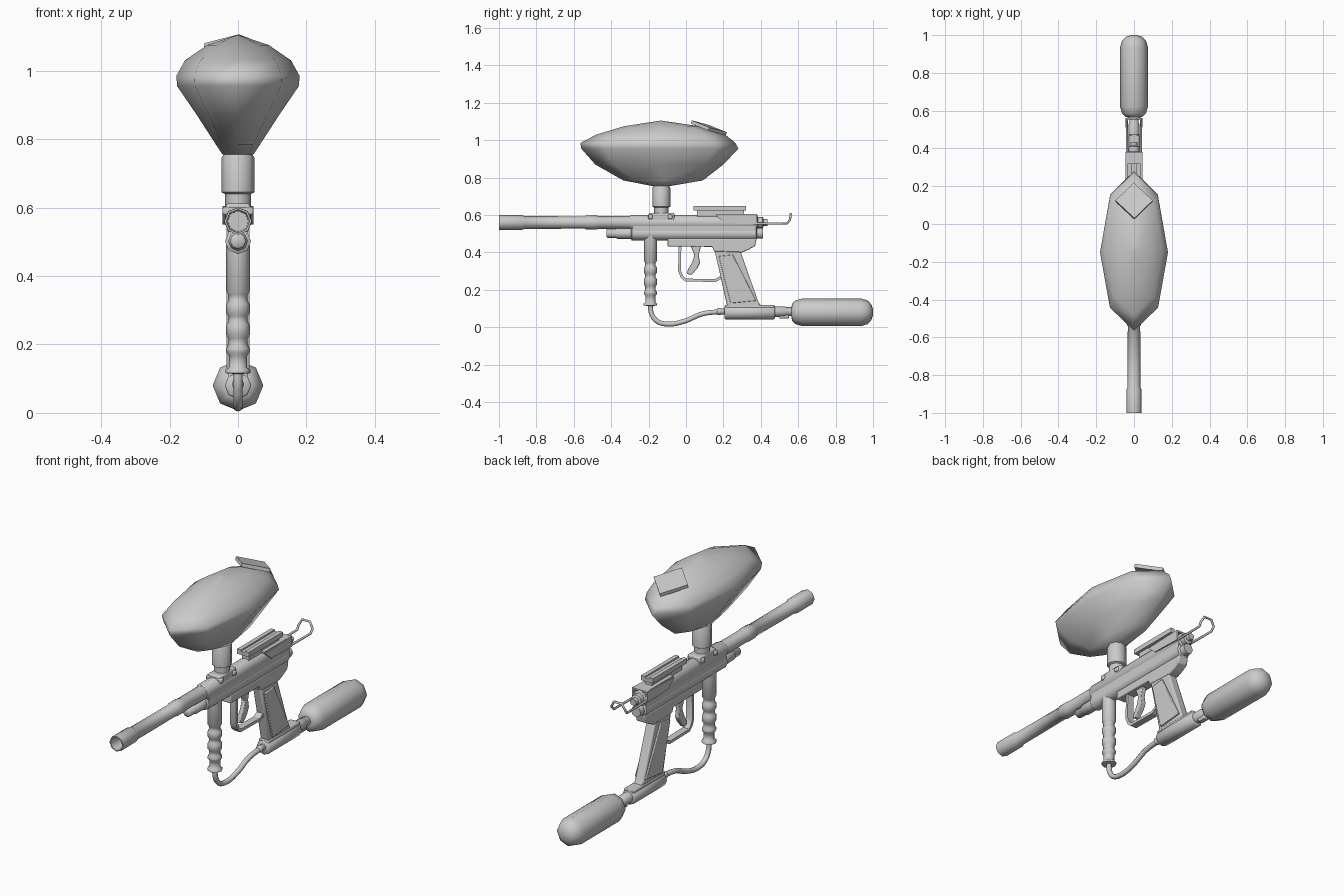
import bpy, bmesh, math
from mathutils import Vector, Euler

def finish(name, bm, angle=50):
    bmesh.ops.remove_doubles(bm, verts=bm.verts, dist=1e-5)
    bmesh.ops.recalc_face_normals(bm, faces=bm.faces)
    me = bpy.data.meshes.new(name)
    bm.to_mesh(me)
    bm.free()
    me.shade_smooth()
    me.set_sharp_from_angle(angle=math.radians(angle))
    ob = bpy.data.objects.new(name, me)
    bpy.context.collection.objects.link(ob)
    return ob

def loft(name, rings, angle=50):
    bm = bmesh.new()
    vs = [[bm.verts.new(p) for p in r] for r in rings]
    for a, b in zip(vs, vs[1:]):
        for i in range(len(a)):
            j = (i + 1) % len(a)
            bm.faces.new((a[i], a[j], b[j], b[i]))
    bm.faces.new(vs[0])
    bm.faces.new(vs[-1])
    return finish(name, bm, angle)

def lathe(name, profile, axis, c, n=8):
    """profile of (radius, position); axis Y: c=(x,z), axis Z: c=(x,y)"""
    rings = []
    for r, t in profile:
        ring = []
        for k in range(n):
            a = math.tau * k / n
            u, v = c[0] + max(r, 1e-4) * math.cos(a), c[1] + max(r, 1e-4) * math.sin(a)
            ring.append((u, t, v) if axis == 'Y' else (u, v, t))
        rings.append(ring)
    return loft(name, rings)

def prism(name, pts, x0, x1, bevel=0.0):
    ob = loft(name, [[(x, y, z) for y, z in pts] for x in (x0, x1)], 30)
    if bevel:
        m = ob.modifiers.new("bevel", 'BEVEL')
        m.width, m.segments, m.limit_method = bevel, 2, 'ANGLE'
    return ob

def box(name, y, z, x, bevel=0.0):
    return prism(name, [(y[0], z[0]), (y[1], z[0]), (y[1], z[1]), (y[0], z[1])], x[0], x[1], bevel)

def wire(name, pts, r, smooth=True):
    cu = bpy.data.curves.new(name, 'CURVE')
    cu.dimensions, cu.bevel_depth, cu.bevel_resolution = '3D', r, 2
    cu.use_fill_caps, cu.resolution_u = True, 6
    sp = cu.splines.new('BEZIER')
    sp.bezier_points.add(len(pts) - 1)
    for bp, p in zip(sp.bezier_points, pts):
        bp.co = p
        bp.handle_left_type = bp.handle_right_type = 'AUTO' if smooth else 'VECTOR'
    ob = bpy.data.objects.new(name, cu)
    bpy.context.collection.objects.link(ob)
    return ob

# Hopper: octagonal rings (z, half width, front y, back y)
levels = [(.755, .045, -.18, -.085), (.785, .065, -.335, .09), (.87, .12, -.485, .20),
          (.955, .178, -.56, .28), (.985, .18, -.565, .265), (1.03, .155, -.48, .21),
          (1.075, .09, -.33, .07), (1.105, .001, -.136, -.134)]
rings = []
for z, ax, y0, y1 in levels:
    cy, ay = (y0 + y1) / 2, (y1 - y0) / 2
    rings.append([(ax * math.cos(k * math.pi / 4), cy + ay * math.sin(k * math.pi / 4), z) for k in range(8)])
loft("hopper", rings, 80)

# Hopper lid: a thin plate turned 45 degrees and tilted back
lid = box("hopper_lid", (-.07, .07), (-.009, .009), (-.07, .07))
lid.data.transform(Euler((0, 0, math.pi / 4)).to_matrix().to_4x4())
lid.rotation_euler = (-.33, .06, 0)
lid.location = (0, .122, 1.066)

# Feed neck and clamp with screws
lathe("feed_neck", [(.038, .56), (.038, .64), (.048, .645), (.048, .745), (.04, .76)], 'Z', (0, -.132))
box("feed_clamp", (-.2, -.062), (.565, .612), (-.036, .036), .008)
for i, y in enumerate((-.19, -.085)):
    o = box(f"clamp_screw_{i}", (y - .012, y + .012), (.578, .602), (-.045, .045), .006)

# Barrel with open muzzle
lathe("barrel", [(0, -.8), (.03, -.8), (.034, -1), (.04, -1), (.04, -.875), (.034, -.865), (.033, -.54),
                 (.037, -.535), (.037, -.475), (.034, -.465), (.035, -.29)], 'Y', (0, .56))

# Receiver: two stacked tubes joined by a web
lathe("upper_receiver", [(.036, -.3), (.041, -.29), (.041, .38), (.03, .385), (.03, .41), (.018, .415), (.018, .435)],
      'Y', (0, .56))
lathe("lower_receiver", [(.018, -.425), (.024, -.42), (.024, -.375), (.029, -.37), (.029, -.295), (.038, -.29),
                         (.038, .375), (.028, .38), (.028, .412)], 'Y', (0, .502))
box("receiver_web", (-.285, .375), (.49, .575), (-.033, .033))

# Sight rail on top
box("rail_base", (.06, .31), (.59, .627), (-.02, .02))
box("rail_top", (.04, .32), (.623, .64), (-.034, .034))
for s in (-1, 1):
    box("rail_rib", (.04, .32), (.638, .648), sorted((s * .012, s * .034)))
    # Side plates and rear uprights of the cocking slide
    prism("slide_plate", [(.16, .597), (.21, .555), (.38, .55), (.38, .605)], s * .036, s * .045)
box("slide_top", (.16, .38), (.597, .605), (-.04, .04))

# Cocking handle loop
wire("cocking_handle", [(-.036, .36, .555), (-.038, .54, .555), (-.04, .556, .575), (-.022, .56, .606),
                        (.022, .56, .606), (.04, .556, .575), (.038, .54, .555), (.036, .36, .555)], .006, False)

# Trigger frame, grip and grip panels
prism("trigger_frame", [(-.1, .475), (-.1, .432), (.14, .43), (.15, .405), (.3, .4), (.335, .415),
                        (.37, .435), (.378, .475)], -.028, .028, .005)
prism("grip", [(.15, .425), (.22, .112), (.402, .112), (.385, .14), (.29, .41)], -.025, .025, .008)
for s in (-1, 1):
    prism("grip_panel", [(.175, .38), (.25, .388), (.375, .142), (.238, .128)], s * .02, s * .034, .003)

# Trigger guard (closed strip) and trigger
prism("trigger_guard", [(-.04, .435), (-.042, .3), (-.028, .265), (-.005, .245), (.16, .242), (.19, .26),
                        (.18, .272), (.155, .257), (0, .26), (-.016, .275), (-.027, .303), (-.025, .435)],
      -.018, .018)
prism("trigger", [(.025, .435), (.045, .385), (.032, .345), (.008, .305), (.006, .285), (.03, .28),
                  (.06, .315), (.075, .345), (.068, .385), (.08, .435)], -.012, .012, .003)

# Ribbed foregrip
lathe("foregrip", [(.035, .49), (.035, .355), (.028, .345), (.028, .328), (.035, .318), (.035, .292), (.028, .282),
                   (.028, .267), (.035, .257), (.035, .228), (.028, .218), (.028, .2), (.035, .188), (.035, .178),
                   (.027, .168), (.027, .133), (.036, .126), (.036, .116), (.014, .114)], 'Z', (0, -.19))

# Air hose and its fitting
wire("air_hose", [(0, -.19, .13), (0, -.185, .075), (0, -.155, .033), (0, -.095, .017), (0, -.01, .032),
                  (0, .09, .072), (0, .2, .084)], .013)
lathe("hose_fitting", [(.012, .165), (.018, .17), (.018, .185), (.015, .19), (.015, .215)], 'Y', (0, .084))

# Bottle adapter, valve and air bottle
lathe("bottle_adapter", [(.034, .207), (.039, .212), (.039, .47), (.034, .475)], 'Y', (0, .08))
box("adapter_plate", (.21, .472), (.085, .12), (-.028, .028), .004)
lathe("bottle_valve", [(.028, .46), (.028, .53), (.024, .535), (.024, .59)], 'Y', (0, .083))
box("valve_pin", (.5, .55), (.046, .07), (-.015, .015), .004)
lathe("air_bottle", [(.024, .563), (.045, .567), (.063, .585), (.074, .622), (.074, .935), (.064, .97),
                     (.042, .991), (.018, .999), (0, 1.0)], 'Y', (0, .08))
